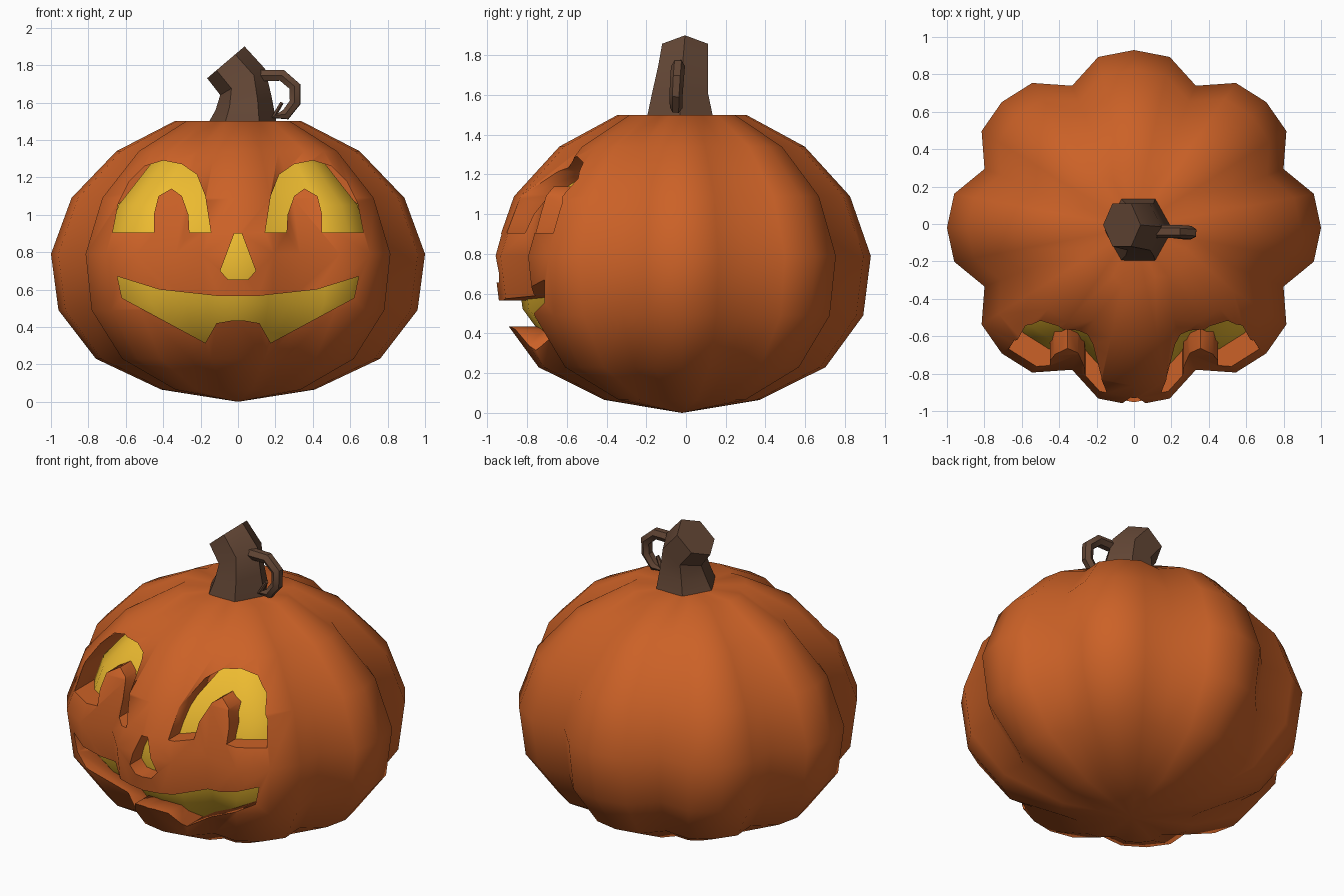
import bpy, bmesh, math
from mathutils import Vector

if "Cube" in bpy.data.objects:
    bpy.data.objects.remove(bpy.data.objects["Cube"])


def material(name, rgb):
    m = bpy.data.materials.new(name)
    m.diffuse_color = (*rgb, 1)
    m.use_nodes = True
    m.node_tree.nodes["Principled BSDF"].inputs["Base Color"].default_value = m.diffuse_color
    return m


ORANGE = material("orange_skin", (0.60, 0.12, 0.02))
YELLOW = material("yellow_glow", (0.85, 0.50, 0.03))
BROWN = material("brown_stem", (0.125, 0.062, 0.036))


def make_object(name, bm, mat=None):
    me = bpy.data.meshes.new(name)
    bm.to_mesh(me)
    bm.free()
    ob = bpy.data.objects.new(name, me)
    bpy.context.collection.objects.link(ob)
    if mat:
        me.materials.append(mat)
    return ob


def activate(ob):
    bpy.ops.object.select_all(action='DESELECT')
    ob.select_set(True)
    bpy.context.view_layer.objects.active = ob


def smooth(ob, degrees):
    activate(ob)
    bpy.ops.object.shade_smooth_by_angle(angle=math.radians(degrees))


def bridge(bm, a, b):
    n = len(a)
    return [bm.faces.new((a[i], a[(i + 1) % n], b[(i + 1) % n], b[i])) for i in range(n)]


# Ribbed pumpkin surface: eight lobes, four segments each
PROFILE = [(0.41, 0.065), (0.76, 0.23), (0.96, 0.49), (1.0, 0.79),
           (0.89, 1.09), (0.65, 1.34), (0.34, 1.50)]
LOBE = (1.0, 0.98, 0.865, 0.98)
CENTRE = Vector((0, -0.02, 0.77))


def pumpkin(bm, scale=1.0, flip=False):
    def vert(x, y, z):
        p = Vector((x, y * 0.95 - 0.02, z))
        return bm.verts.new(CENTRE + (p - CENTRE) * scale)

    rings = []
    for r, z in PROFILE:
        ring = []
        for k in range(32):
            a = math.tau * k / 32
            rr = r * LOBE[k % 4]
            ring.append(vert(rr * math.cos(a), rr * math.sin(a), z))
        rings.append(ring)
    bottom, top = vert(0, 0, 0), vert(0, 0, 1.49)
    faces = []
    for a, b in zip(rings, rings[1:]):
        faces += bridge(bm, a, b)
    for k in range(32):
        j = (k + 1) % 32
        faces.append(bm.faces.new((rings[0][j], rings[0][k], bottom)))
        faces.append(bm.faces.new((rings[-1][k], rings[-1][j], top)))
    if flip:
        bmesh.ops.reverse_faces(bm, faces=faces)


# Hollow shell
bm = bmesh.new()
pumpkin(bm)
pumpkin(bm, 0.87, flip=True)
body = make_object("pumpkin_shell", bm, ORANGE)

# Carved face shapes (x, z)
EYE = [(0.145, 0.905), (0.175, 1.10), (0.22, 1.215), (0.30, 1.27), (0.40, 1.29),
       (0.50, 1.26), (0.58, 1.18), (0.64, 1.06), (0.67, 0.905), (0.45, 0.905),
       (0.45, 1.00), (0.425, 1.10), (0.355, 1.14), (0.30, 1.10), (0.265, 1.0), (0.26, 0.905)]
NOSE_HALF = [(0.02, 0.90), (0.095, 0.70), (0.055, 0.655)]
MOUTH_HALF = [(0.10, 0.565), (0.42, 0.60), (0.645, 0.67), (0.62, 0.555),
              (0.175, 0.315), (0.115, 0.42), (0.03, 0.435)]


def mirror(pts):
    return [(-x, z) for x, z in reversed(pts)]


bm = bmesh.new()
for shape in (EYE, mirror(EYE), NOSE_HALF + mirror(NOSE_HALF), MOUTH_HALF + mirror(MOUTH_HALF)):
    front = [bm.verts.new((x, -1.3, z)) for x, z in shape]
    back = [bm.verts.new((x, -0.25, z)) for x, z in shape]
    bridge(bm, front, back)
    bm.faces.new(front)
    bm.faces.new(back[::-1])
bmesh.ops.recalc_face_normals(bm, faces=bm.faces)
cutter = make_object("face_cutter", bm, ORANGE)
cutter.hide_render = True

mod = body.modifiers.new("carve", 'BOOLEAN')
mod.operation = 'DIFFERENCE'
mod.solver = 'EXACT'
mod.object = cutter
activate(body)
bpy.ops.object.modifier_apply(modifier=mod.name)
bpy.data.objects.remove(cutter)
smooth(body, 60)

# Glowing inner wall
bm = bmesh.new()
pumpkin(bm, 0.88)
smooth(make_object("glowing_core", bm, YELLOW), 60)

# Bent six-sided stem: left (x, z), right (x, z), y half-width, y centre
STEM = [((-0.17, 1.47), (0.21, 1.47), 0.17, -0.03),
        ((-0.12, 1.56), (0.18, 1.63), 0.14, -0.03),
        ((-0.095, 1.64), (0.145, 1.78), 0.125, -0.015),
        ((-0.165, 1.73), (0.035, 1.90), 0.115, -0.005)]
bm = bmesh.new()
rings = []
for (lx, lz), (rx, rz), w, cy in STEM:
    ring = []
    for k in range(6):
        a = math.tau * k / 6
        t = 0.5 + 0.5 * math.cos(a)
        ring.append(bm.verts.new((lx + (rx - lx) * t, cy + w * math.sin(a) / 0.866,
                                  lz + (rz - lz) * t)))
    rings.append(ring)
for a, b in zip(rings, rings[1:]):
    bridge(bm, a, b)
bm.faces.new(rings[-1])
bm.faces.new(rings[0][::-1])
bmesh.ops.recalc_face_normals(bm, faces=bm.faces)
smooth(make_object("stem", bm, BROWN), 30)

# Curled tendril
PATH = [(0.11, -0.04, 1.745, 1.0), (0.235, -0.04, 1.745, 1.0), (0.305, -0.045, 1.685, 1.0),
        (0.305, -0.05, 1.60, 0.95), (0.255, -0.05, 1.535, 0.9), (0.195, -0.05, 1.53, 0.7),
        (0.235, -0.05, 1.60, 0.3)]
cu = bpy.data.curves.new("tendril", 'CURVE')
cu.dimensions = '3D'
cu.bevel_depth = 0.035
cu.bevel_resolution = 1
cu.use_fill_caps = True
sp = cu.splines.new('POLY')
sp.points.add(len(PATH) - 1)
for p, (x, y, z, r) in zip(sp.points, PATH):
    p.co = (x, y, z, 1)
    p.radius = r
cu.materials.append(BROWN)
tendril = bpy.data.objects.new("tendril", cu)
bpy.context.collection.objects.link(tendril)
activate(tendril)
bpy.ops.object.convert(target='MESH')
smooth(bpy.context.object, 30)
